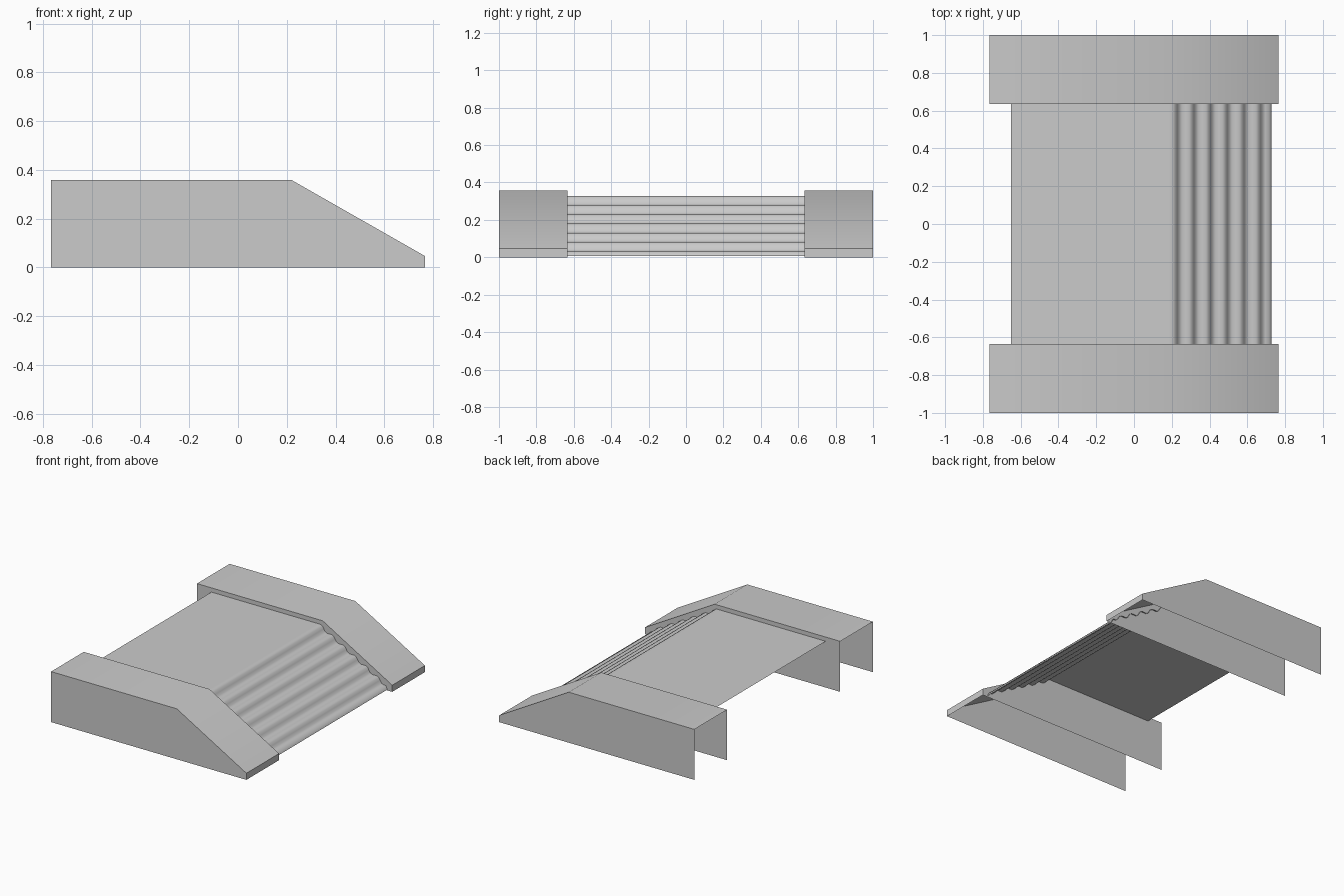
import bpy, bmesh, math

cube = bpy.data.objects.get("Cube")
if cube:
    bpy.data.objects.remove(cube, do_unlink=True)

grey = bpy.data.materials.new("plain grey")
grey.use_nodes = True
colour = (0.6, 0.6, 0.6, 1)
grey.diffuse_color = colour
grey.node_tree.nodes["Principled BSDF"].inputs["Base Color"].default_value = colour


def strip(bm, profile, y0, y1):
    """Sweep an open x-z profile along y as a thin sheet facing up."""
    front = [bm.verts.new((x, y0, z)) for x, z in profile]
    back = [bm.verts.new((x, y1, z)) for x, z in profile]
    for i in range(len(profile) - 1):
        bm.faces.new((front[i], front[i + 1], back[i + 1], back[i]))
    return front, back


def finish(name, bm, angle):
    mesh = bpy.data.meshes.new(name)
    bm.to_mesh(mesh)
    bm.free()
    obj = bpy.data.objects.new(name, mesh)
    bpy.context.collection.objects.link(obj)
    mesh.materials.append(grey)
    bpy.ops.object.select_all(action="DESELECT")
    obj.select_set(True)
    bpy.context.view_layer.objects.active = obj
    bpy.ops.object.shade_smooth_by_angle(angle=math.radians(angle))


# Side housings: hollow channels, open at the rear end and underneath
length, height, inner = 0.766, 0.358, 0.634
top = [(-length, height), (0.22, height), (length, 0.047), (length, 0)]
for name, y0, y1 in (("right_housing", -1, -inner), ("left_housing", inner, 1)):
    bm = bmesh.new()
    front, back = strip(bm, top, y0, y1)
    for row, y in ((front, y0), (back, y1)):
        corner = bm.verts.new((-length, y, 0))
        wall = [corner] + row[::-1]
        bm.faces.new(wall if y == y0 else wall[::-1])
    bm.normal_update()
    # Walls must face away from the channel
    for f in bm.faces:
        if abs(f.normal.y) > 0.9 and f.normal.y * (f.calc_center_median().y - (y0 + y1) / 2) < 0:
            f.normal_flip()
    finish(name, bm, 50)

# Centre panel: flat deck, rippled ramp, short lip
start, end = (0.185, 0.328), (0.715, 0.032)
dx, dz = end[0] - start[0], end[1] - start[1]
run = math.hypot(dx, dz)
nx, nz = -dz / run, dx / run
waves, steps, depth = 6, 6, 0.011
profile = [(-0.652, start[1])]
for i in range(waves * steps + 1):
    t = i / (waves * steps)
    h = depth * math.sin(math.tau * i / steps)
    profile.append((start[0] + dx * t + nx * h, start[1] + dz * t + nz * h))
profile.append((0.728, 0.006))
bm = bmesh.new()
strip(bm, profile, -inner - 0.008, inner + 0.008)
finish("rippled_panel", bm, 80)
